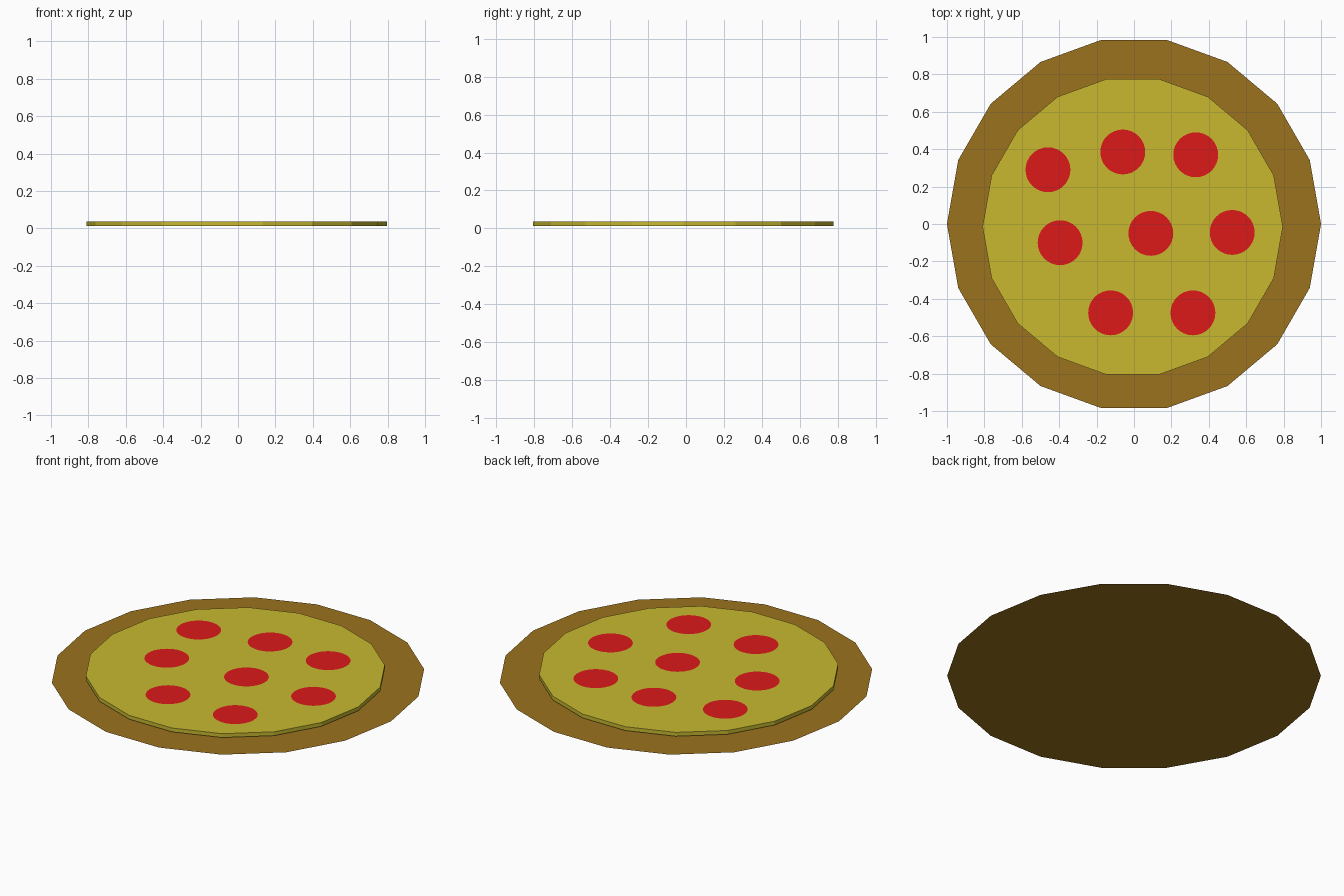
import bpy

if "Cube" in bpy.data.objects:
    bpy.data.objects.remove(bpy.data.objects["Cube"])


def material(name, color):
    m = bpy.data.materials.new(name)
    m.diffuse_color = (*color, 1)
    m.use_nodes = True
    m.node_tree.nodes["Principled BSDF"].inputs["Base Color"].default_value = m.diffuse_color
    return m


crust_mat = material("baked_crust", (0.33, 0.17, 0.013))
cheese_mat = material("melted_cheese", (0.58, 0.485, 0.03))
pepperoni_mat = material("pepperoni_red", (0.72, 0.01, 0.01))


def finish(name, mat):
    ob = bpy.context.object
    ob.name = name
    ob.data.materials.append(mat)
    return ob


def disc(name, sides, radius, loc, mat):
    bpy.ops.mesh.primitive_circle_add(vertices=sides, radius=radius,
                                      fill_type='NGON', location=loc)
    ob = finish(name, mat)
    # a corner lies on the x axis
    ob.rotation_euler.z = 1.5707963
    return ob


# Flat crust base
disc("crust", 18, 1.0, (0, 0, 0), crust_mat)

# Cheese slab, slightly above the crust
bottom, top = 0.013, 0.036
bpy.ops.mesh.primitive_cylinder_add(vertices=18, radius=0.803, depth=top - bottom,
                                    location=(-0.007, -0.015, (top + bottom) / 2),
                                    rotation=(0, 0, 1.5707963))
finish("cheese", cheese_mat)

# Pepperoni slices
spots = [(-0.46, 0.29), (-0.06, 0.385), (0.33, 0.37), (-0.395, -0.10),
         (0.09, -0.05), (0.525, -0.045), (-0.125, -0.475), (0.315, -0.475)]
for i, (x, y) in enumerate(spots):
    disc(f"pepperoni_{i + 1}", 32, 0.12, (x, y, 0.0375), pepperoni_mat)
